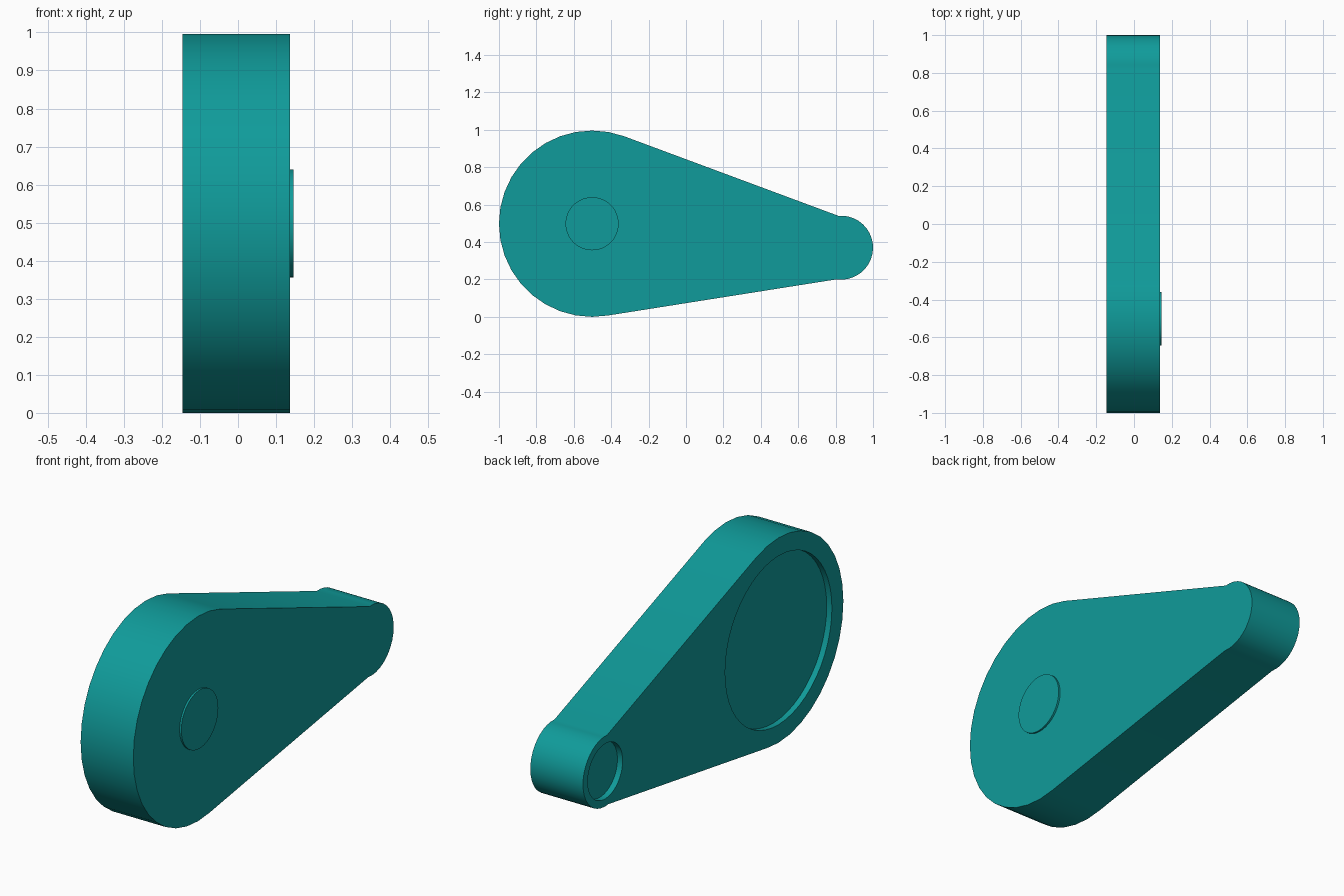
import bpy
import bmesh
from math import cos, sin, radians

cube = bpy.data.objects.get("Cube")
if cube:
    bpy.data.objects.remove(cube, do_unlink=True)

teal = bpy.data.materials.new("teal")
teal.use_nodes = True
colour = (0.005, 0.33, 0.325, 1)
teal.diffuse_color = colour
teal.node_tree.nodes["Principled BSDF"].inputs["Base Color"].default_value = colour

BACK, FACE, BOSS_TOP = -0.146, 0.137, 0.146
BIG = (-0.502, 0.498)     # (y, z) centre of the large end
SMALL = (0.829, 0.37)     # (y, z) centre of the small end


def arc(centre, radius, start, end, steps):
    angles = [radians(start + (end - start) * i / steps) for i in range(steps + 1)]
    return [(centre[0] + radius * cos(a), centre[1] + radius * sin(a)) for a in angles]


def extrude(name, outline, x0, x1):
    """Extrude a counter-clockwise y-z outline along x."""
    bm = bmesh.new()
    face = bm.faces.new([bm.verts.new((x0, y, z)) for y, z in outline])
    result = bmesh.ops.extrude_face_region(bm, geom=[face])
    verts = [v for v in result["geom"] if isinstance(v, bmesh.types.BMVert)]
    bmesh.ops.translate(bm, verts=verts, vec=(x1 - x0, 0, 0))
    bmesh.ops.recalc_face_normals(bm, faces=bm.faces)
    mesh = bpy.data.meshes.new(name)
    bm.to_mesh(mesh)
    bm.free()
    mesh.materials.append(teal)
    obj = bpy.data.objects.new(name, mesh)
    bpy.context.collection.objects.link(obj)
    return obj


def activate(obj):
    bpy.ops.object.select_all(action="DESELECT")
    obj.select_set(True)
    bpy.context.view_layer.objects.active = obj


def disc(name, centre, radius, x0, x1):
    return extrude(name, arc(centre, radius, 0, 360, 48)[:-1], x0, x1)


# Tapered body: large round end joined to a small round end
outline = arc(BIG, 0.498, 70, 280, 21) + arc(SMALL, 0.171, -98, 95, 20)
body = extrude("body", outline, BACK, FACE)

# Shallow round recesses in the -x side
for name, centre, radius in (("large_recess", BIG, 0.41), ("small_recess", SMALL, 0.134)):
    cutter = disc(name, centre, radius, BACK - 0.1, BACK + 0.028)
    cutter.hide_render = True
    cut = body.modifiers.new(name, "BOOLEAN")
    cut.operation = "DIFFERENCE"
    cut.solver = "EXACT"
    cut.object = cutter
    activate(body)
    bpy.ops.object.modifier_apply(modifier=name)
    bpy.data.objects.remove(cutter, do_unlink=True)

# Thin raised round boss on the +x side
boss = disc("boss", BIG, 0.142, FACE - 0.01, BOSS_TOP)

for obj in (body, boss):
    activate(obj)
    bpy.ops.object.shade_smooth_by_angle(angle=radians(30))
